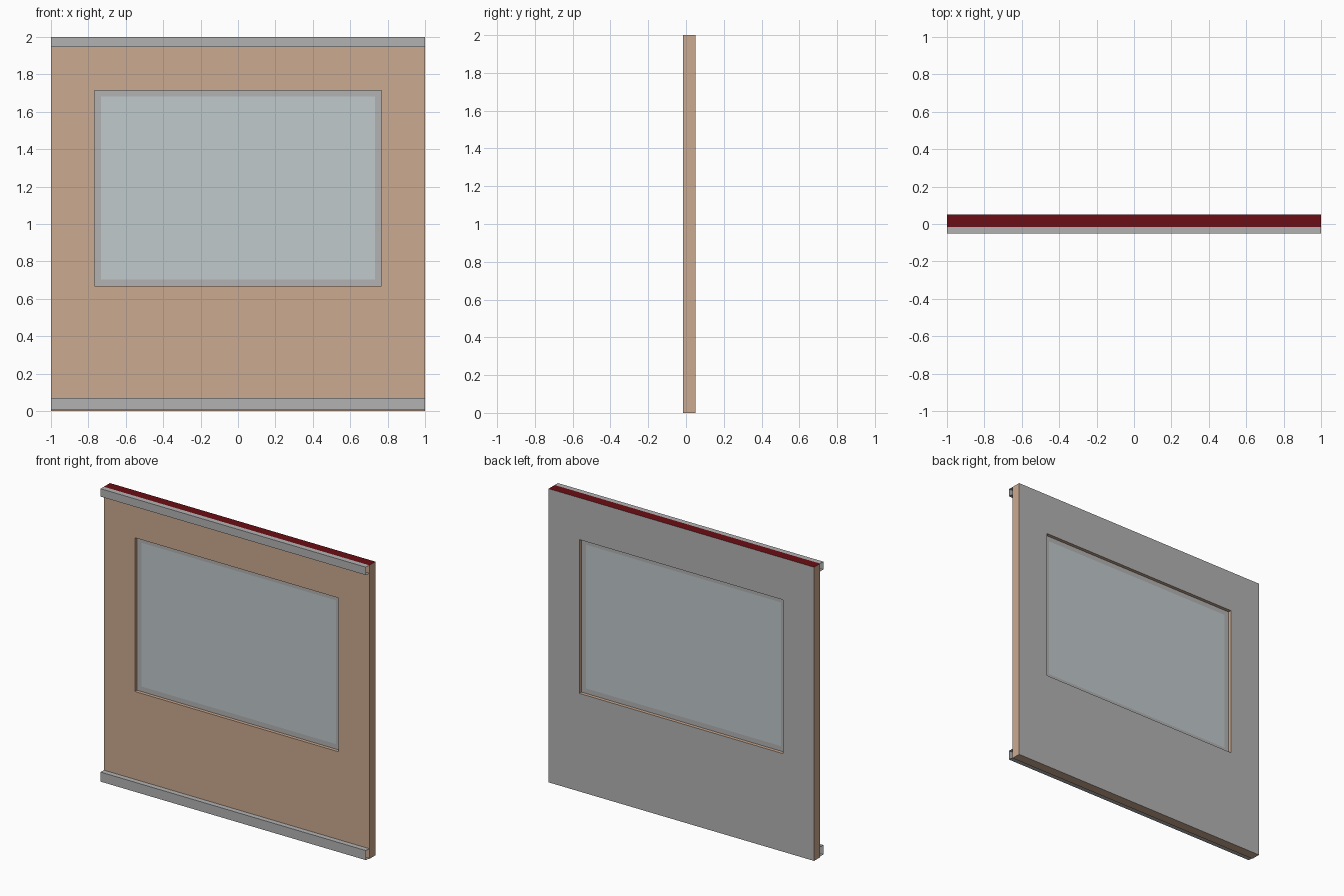
import bpy

if "Cube" in bpy.data.objects:
    bpy.data.objects.remove(bpy.data.objects["Cube"])


def material(name, rgb):
    m = bpy.data.materials.new(name)
    m.diffuse_color = (*rgb, 1)
    m.use_nodes = True
    m.node_tree.nodes["Principled BSDF"].inputs["Base Color"].default_value = m.diffuse_color
    return m


GREY = material("grey", (0.45, 0.45, 0.45))
TAN = material("tan", (0.60, 0.40, 0.28))
RED = material("dark_red", (0.15, 0.004, 0.007))
GLASS = material("glass_blue", (0.53, 0.59, 0.60))


def sheet(name, quads):
    """Object made of flat quads given as (corner list, material)."""
    verts, faces, mats = [], [], []
    for corners, mat in quads:
        faces.append(range(len(verts), len(verts) + 4))
        verts += corners
        if mat not in mats:
            mats.append(mat)
    me = bpy.data.meshes.new(name)
    me.from_pydata(verts, [], [list(f) for f in faces])
    for m in mats:
        me.materials.append(m)
    for poly, (_, mat) in zip(me.polygons, quads):
        poly.material_index = mats.index(mat)
    ob = bpy.data.objects.new(name, me)
    bpy.context.collection.objects.link(ob)
    return ob


def rect(x0, x1, z0, z1):
    return [(x0, z0), (x1, z0), (x1, z1), (x0, z1)]


def ring(outer, inner, y, mat, back=False):
    """Flat frame between two rectangles, facing -y or +y."""
    quads = []
    for i in range(4):
        j = (i + 1) % 4
        loop = [outer[i], outer[j], inner[j], inner[i]]
        if back:
            loop.reverse()
        quads.append(([(x, y, z) for x, z in loop], mat))
    return quads


def band(loop, y0, y1, mats, inward=False):
    """Side walls that sweep a rectangle from y0 to y1."""
    quads = []
    for i in range(4):
        (xa, za), (xb, zb) = loop[i], loop[(i + 1) % 4]
        q = [(xa, y0, za), (xa, y1, za), (xb, y1, zb), (xb, y0, zb)]
        quads.append((q[::-1] if inward else q, mats[i]))
    return quads


FRONT, BACK = -0.015, 0.05
outer = rect(-1, 1, 0, 2)
hole = rect(-0.767, 0.767, 0.668, 1.715)
pane = rect(-0.733, 0.733, 0.702, 1.681)

# Wall panel with window opening
sheet("wall_panel",
      ring(outer, hole, FRONT, TAN)
      + ring(outer, hole, BACK, GREY, True)
      + band(outer, FRONT, BACK, [TAN, TAN, RED, TAN])
      + band(hole, FRONT, BACK, [TAN] * 4, True))

# Window: flush border and glass on both faces
for name, y, back in (("window_front", 0.008, False), ("window_back", 0.027, True)):
    loop = pane[::-1] if back else pane
    sheet(name, ring(hole, pane, y, GREY, back)
          + [([(x, y, z) for x, z in loop], GLASS)])

# Open-ended rails along the top and bottom of the front
for name, z0, z1 in (("top_rail", 1.946, 2.0), ("bottom_rail", 0.005, 0.07)):
    prof = [(FRONT, z0), (-0.05, z0), (-0.05, z1), (FRONT, z1)]
    quads = []
    for (ya, za), (yb, zb) in zip(prof, prof[1:]):
        quads.append(([(-1, ya, za), (-1, yb, zb), (1, yb, zb), (1, ya, za)], GREY))
    for q, _ in quads:
        q.reverse()
    sheet(name, quads)
